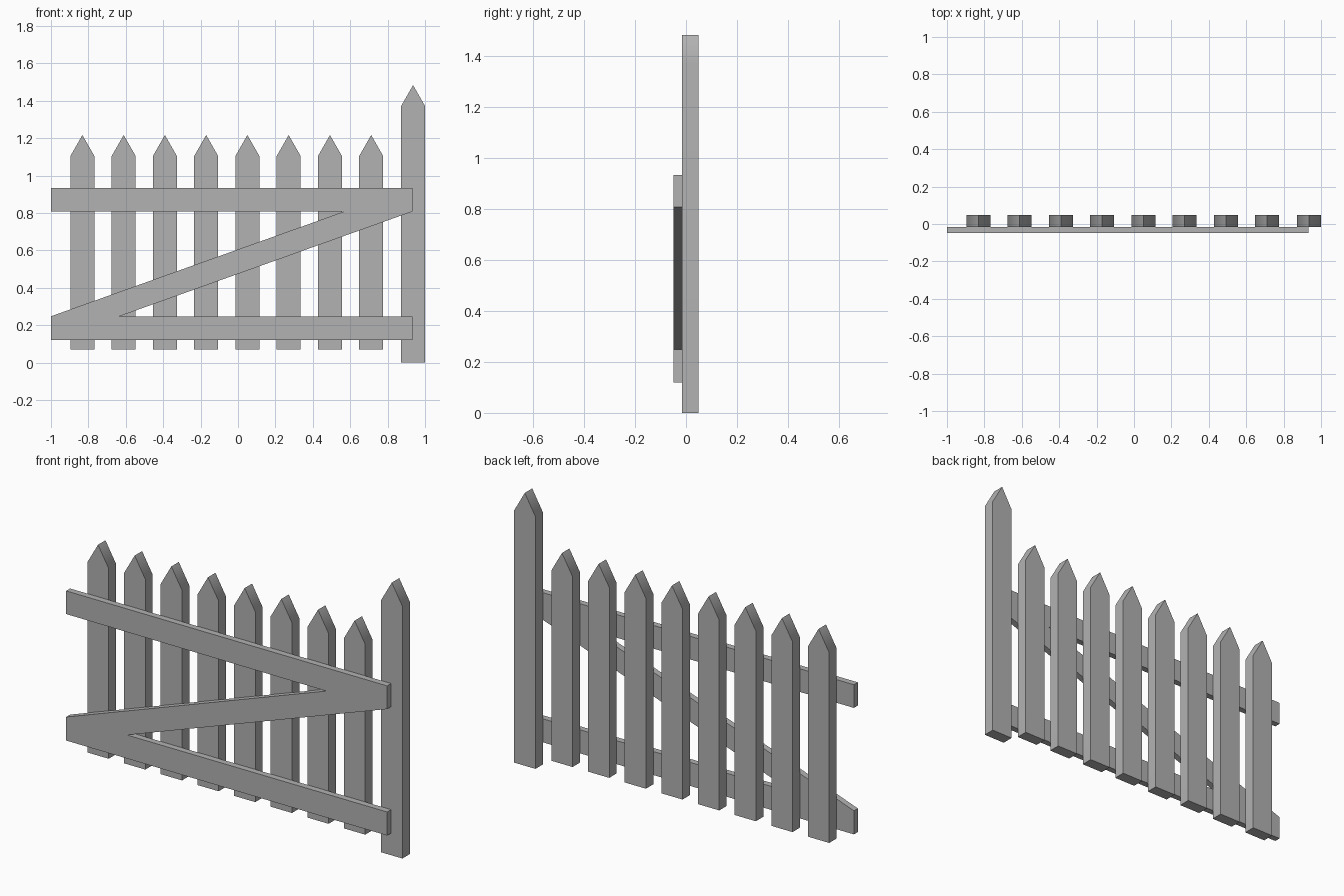
import bpy
import bmesh
import math

if "Cube" in bpy.data.objects:
    bpy.data.objects.remove(bpy.data.objects["Cube"])

BACK, MID, FRONT = 0.049, -0.015, -0.049

# Mid-grey paint shared by all boards
paint = bpy.data.materials.new("grey_paint")
paint.diffuse_color = (0.445, 0.445, 0.445, 1)
paint.use_nodes = True
paint.node_tree.nodes["Principled BSDF"].inputs["Base Color"].default_value = paint.diffuse_color


def plate(name, outline, y_front, y_back, x=0.0):
    """Extrude an XZ outline from y_front to y_back."""
    bm = bmesh.new()
    face = bm.faces.new([bm.verts.new((px, y_front, pz)) for px, pz in outline])
    ext = bmesh.ops.extrude_face_region(bm, geom=[face])
    moved = [v for v in ext["geom"] if isinstance(v, bmesh.types.BMVert)]
    bmesh.ops.translate(bm, verts=moved, vec=(0, y_back - y_front, 0))
    bmesh.ops.recalc_face_normals(bm, faces=bm.faces)
    mesh = bpy.data.meshes.new(name)
    bm.to_mesh(mesh)
    bm.free()
    mesh.materials.append(paint)
    obj = bpy.data.objects.new(name, mesh)
    obj.location.x = x
    bpy.context.collection.objects.link(obj)
    return obj


def picket(name, x, bottom, shoulder, tip, w=0.064):
    """Board with a pointed top, softly shaded over the tip."""
    outline = [(-w, bottom), (w, bottom), (w, shoulder), (0, tip), (-w, shoulder)]
    obj = plate(name, outline, MID, BACK, x)
    bpy.ops.object.select_all(action='DESELECT')
    obj.select_set(True)
    bpy.context.view_layer.objects.active = obj
    bpy.ops.object.shade_smooth_by_angle(angle=math.radians(70))
    mod = obj.modifiers.new("weighted_normals", 'WEIGHTED_NORMAL')
    mod.keep_sharp = True


# Evenly spaced pickets
for i in range(8):
    picket(f"picket_{i + 1}", -0.832 + i * 0.2206, 0.07, 1.105, 1.217)

# Tall end post
picket("end_post", 0.936, 0.0, 1.372, 1.484)

# Two rails and the diagonal brace as one Z-shaped frame
plate("z_frame", [(-1, 0.12), (0.932, 0.12), (0.932, 0.248), (-0.634, 0.248),
                  (0.932, 0.808), (0.932, 0.934), (-1, 0.934), (-1, 0.808),
                  (0.566, 0.808), (-1, 0.248)], FRONT, MID)
